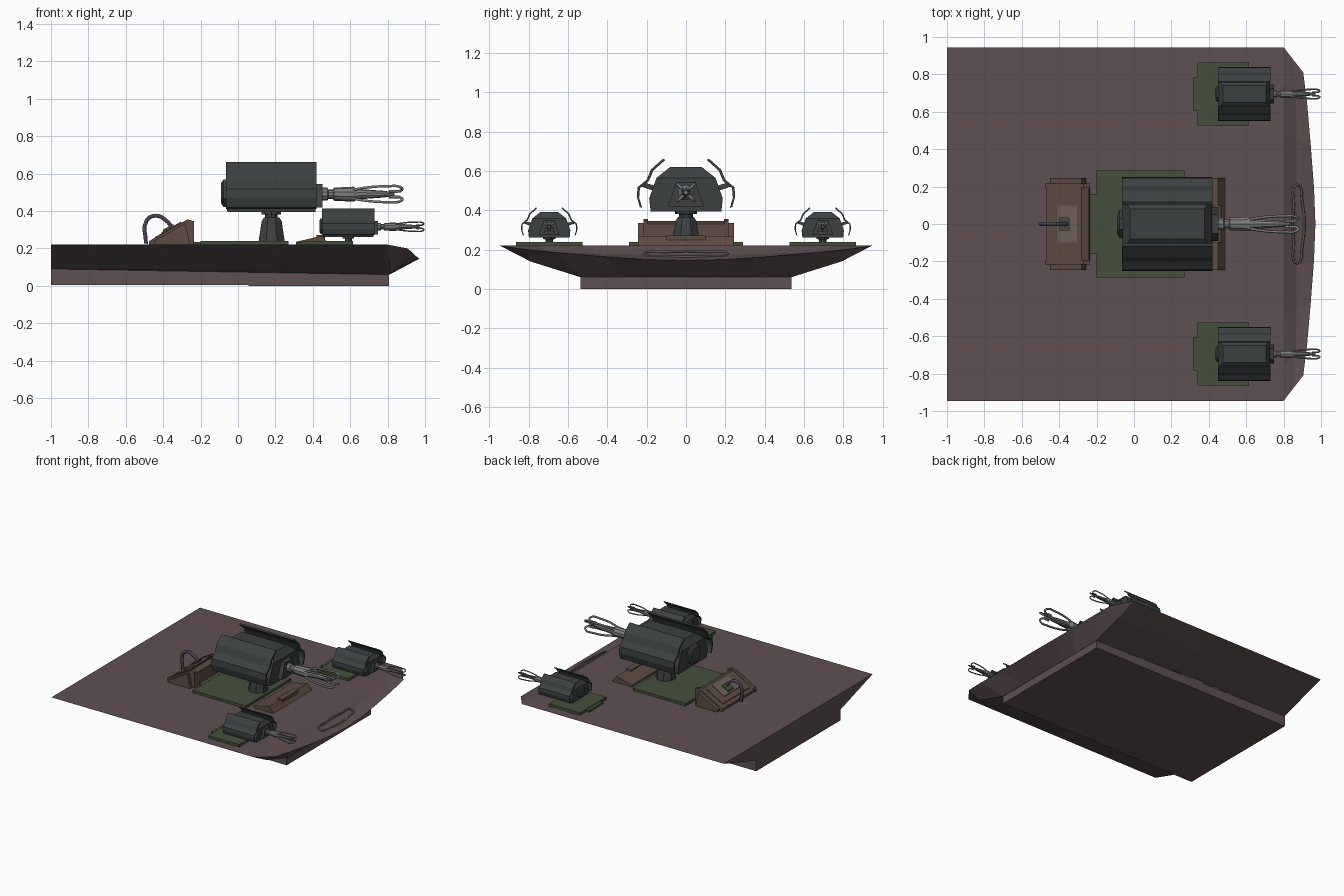
import bpy, bmesh, math
from mathutils import Vector

if "Cube" in bpy.data.objects:
    bpy.data.objects.remove(bpy.data.objects["Cube"])


def material(name, rgb):
    m = bpy.data.materials.new(name)
    m.diffuse_color = (*rgb, 1)
    m.use_nodes = True
    m.node_tree.nodes["Principled BSDF"].inputs["Base Color"].default_value = m.diffuse_color
    return m


HULL = material("hull_paint", (0.115, 0.08, 0.084))
GREEN = material("green_plate", (0.06, 0.08, 0.042))
GUN = material("gun_dark", (0.045, 0.052, 0.052))
STEEL = material("steel", (0.2, 0.2, 0.2))
BROWN = material("brown_metal", (0.11, 0.07, 0.055))
PANEL = material("panel", (0.16, 0.12, 0.11))
PURPLE = material("handle_grip", (0.07, 0.05, 0.09))


def mesh(name, verts, faces, mat):
    bm = bmesh.new()
    vs = [bm.verts.new(v) for v in verts]
    for f in faces:
        bm.faces.new([vs[i] for i in f])
    bmesh.ops.remove_doubles(bm, verts=bm.verts, dist=1e-5)
    bmesh.ops.recalc_face_normals(bm, faces=bm.faces)
    me = bpy.data.meshes.new(name)
    bm.to_mesh(me)
    bm.free()
    me.materials.append(mat)
    o = bpy.data.objects.new(name, me)
    bpy.context.collection.objects.link(o)
    return o


def loft(name, rings, mat):
    """Closed solid through rings with equal point counts."""
    n = len(rings[0])
    faces = [(r * n + i, r * n + (i + 1) % n, (r + 1) * n + (i + 1) % n, (r + 1) * n + i)
             for r in range(len(rings) - 1) for i in range(n)]
    faces += [tuple(range(n)), tuple(range((len(rings) - 1) * n, len(rings) * n))]
    return mesh(name, [p for r in rings for p in r], faces, mat)


def rect(x0, x1, y0, y1, z):
    return [(x0, y0, z), (x1, y0, z), (x1, y1, z), (x0, y1, z)]


def box(name, x0, x1, y0, y1, z0, z1, mat):
    return loft(name, [rect(x0, x1, y0, y1, z0), rect(x0, x1, y0, y1, z1)], mat)


def side_prism(name, xz, w, mat):
    return loft(name, [[(x, y, z) for x, z in xz] for y in (-w, w)], mat)


def front_prism(name, yz, x0, x1, mat):
    return loft(name, [[(x, y, z) for y, z in yz] for x in (x0, x1)], mat)


def lathe(name, stations, axis, mat, n=12, at=(0, 0, 0)):
    """Turned part; stations are (distance along axis, radius)."""
    rings = []
    for d, r in stations:
        ring = []
        for k in range(n):
            a = 2 * math.pi * (k + .5) / n
            u, v = r * math.cos(a), r * math.sin(a)
            p = (d, u, v) if axis == 'x' else (u, v, d)
            ring.append(Vector(p) + Vector(at))
        rings.append(ring)
    return loft(name, rings, mat)


def tube(name, pts, r, mat, closed=False):
    cu = bpy.data.curves.new(name, 'CURVE')
    cu.dimensions = '3D'
    cu.bevel_depth, cu.bevel_resolution = r, 1
    cu.use_fill_caps = True
    cu.resolution_u = 4
    s = cu.splines.new('BEZIER')
    s.bezier_points.add(len(pts) - 1)
    for b, p in zip(s.bezier_points, pts):
        b.co = p
        b.handle_left_type = b.handle_right_type = 'AUTO'
    s.use_cyclic_u = closed
    cu.materials.append(mat)
    o = bpy.data.objects.new(name, cu)
    bpy.context.collection.objects.link(o)
    bpy.context.view_layer.objects.active = o
    bpy.ops.object.select_all(action='DESELECT')
    o.select_set(True)
    bpy.ops.object.convert(target='MESH')
    return bpy.context.object


# Hull: half shell with scooped bow, mirrored across y
deck = [(.8, y, .22) for y in (.945, .75, .5, .22, 0)]
scoop = [(.852, .878, .21), (.865, .7, .192), (.87, .45, .18), (.87, .2, .175), (.87, 0, .175)]
lip = [(.905, .81, .2), (.925, .65, .185), (.945, .42, .165), (.962, .2, .15), (.97, 0, .145)]
under = [(.81, .79, .14), (.81, .535, .06), (.81, .3, .06), (.81, .15, .06), (.81, 0, .06)]
stern = [(-1, .945, .22), (-1, .74, .155), (-1, .535, .09), (-1, 0, .09), (-1, 0, .22)]
mid = [(0, .945, .22), (0, .74, .153), (0, .535, .09)]
faces = [(r * 5 + i, r * 5 + i + 1, r * 5 + i + 6, r * 5 + i + 5) for r in range(3) for i in range(4)]
S, M = 20, 25
faces += [(0, 5, 10, 15),
          (S, S + 1, M + 1, M), (S + 1, S + 2, M + 2, M + 1),
          (M, M + 1, 15, 0), (M + 1, M + 2, 16, 15),
          (S, S + 1, S + 2, S + 3, S + 4),
          (S + 4, S, M, 0, 1, 2, 3, 4),
          (S + 3, S + 2, M + 2, 16, 17, 18, 19)]
hull = mesh("hull", deck + scoop + lip + under + stern + mid, faces, HULL)
mir = hull.modifiers.new("mirror", 'MIRROR')
mir.use_axis = (False, True, False)

# Keel box and bow intake rim
side_prism("keel", [(-1, .004), (.05, .004), (.06, 0), (.808, 0), (.808, .065), (0, .1), (-1, .1)], .535, HULL)
rim = [(.853, .1, .19), (.87, .21, .178), (.9, .11, .166)]
tube("bow_intake_rim", rim + [(.91, 0, .163)] + [(x, -y, z) for x, y, z in reversed(rim)], .007, HULL, True)

# Deck plates
box("main_base_plate", -.2, .27, -.29, .29, .215, .24, GREEN)
box("main_base_tab", -.24, -.2, -.16, .16, .215, .235, GREEN)

# Deflector wedge ahead of the main turret
side_prism("front_wedge", [(.31, .215), (.31, .235), (.45, .268), (.49, .215)], .245, BROWN)
box("front_wedge_block", .42, .465, -.1, .1, .24, .272, BROWN)


def on_slope(x):
    return .24 + (x + .47) * .105 / .19


# Control console: sloped desk with narrower ends, raised panels and handle
side_prism("console_desk", [(-.47, .215), (-.47, .24), (-.28, .345), (-.24, .33), (-.235, .215)], .2, BROWN)
for s in (-1, 1):
    end = side_prism("console_end", [(-.475, .215), (-.475, .24), (-.27, .355), (-.235, .345), (-.235, .215)],
                     .012, BROWN)
    end.location.y = s * .205
    cap = side_prism("console_cap", [(-.45, .215), (-.45, .24), (-.28, .335), (-.255, .215)], .016, BROWN)
    cap.location.y = s * .229
for nm, x0, x1, w, h, m in (("console_frame", -.445, -.295, .17, .006, BROWN),
                            ("console_screen", -.41, -.305, .1, .012, PANEL),
                            ("console_switch", -.40, -.345, .035, .022, GREEN)):
    side_prism(nm, [(x0, on_slope(x0) - .01), (x0, on_slope(x0) + h),
                    (x1, on_slope(x1) + h), (x1, on_slope(x1) - .01)], w, m)
tube("console_handle", [(-.345, 0, .3), (-.385, 0, .35), (-.44, 0, .375), (-.488, 0, .35), (-.492, 0, .225)],
     .012, PURPLE)


def turret(tag, loc, s):
    """Turret in local space: origin at the middle of the body floor."""
    parts = []
    # Armoured body with tapered roof
    parts.append(loft(tag + "_body", [rect(-a, a, -b, b, z) for a, b, z in
                                      ((.235, .18, -.005), (.24, .187, .06), (.24, .15, .165), (.2, .08, .22))], GUN))
    parts.append(front_prism(tag + "_front_collar", [(-.09, .02), (.09, .02), (.05, .145), (-.05, .145)],
                             .23, .275, GUN))
    parts.append(lathe(tag + "_rear_hatch", [(-.23, .08), (-.255, .08), (-.268, .06)], 'x', GUN, 8, (0, 0, .095)))
    parts.append(lathe(tag + "_neck", [(-.045, .035), (-.02, .035), (-.018, .055), (0, .055)], 'z', GUN, 10))
    # Folded side shields on brackets
    fold = [(.117, .262), (.178, .208), (.2, .155), (.246, .118), (.25, .07), (.235, .018)]
    inner = [(y - .012, z - .006) for y, z in reversed(fold)]
    for k in (-1, 1):
        parts.append(front_prism(tag + "_shield", [(k * y, z) for y, z in fold + inner], -.243, .243, GUN))
        for x in (-.15, .12):
            parts.append(front_prism(tag + "_shield_bracket",
                                     [(k * .14, .09), (k * .14, .12), (k * .21, .14), (k * .225, .12)],
                                     x, x + .035, GUN))
    # Barrel with clawed muzzle
    parts.append(lathe(tag + "_barrel", [(.27, .035), (.3, .035), (.305, .025), (.33, .025), (.335, .035),
                                         (.44, .04), (.46, .028), (.6, .018), (.66, .01)],
                       'x', STEEL, 10, (0, 0, .09)))
    for k in range(4):
        a = math.pi / 2 * k + math.pi / 4
        path = [(.43, .032), (.52, .052), (.62, .06), (.685, .056), (.7, .035), (.63, .022)]
        parts.append(tube(tag + "_muzzle_claw", [(x, r * math.cos(a), .09 + r * math.sin(a)) for x, r in path],
                          .0075, STEEL))
    for o in parts:
        o.location = loc
        o.scale = (s, s, s)


# Main turret on its pedestal
lathe("main_pedestal", [(.235, .076), (.345, .058), (.365, .045)], 'z', GUN, 8, (.18, 0, 0))
turret("main_turret", (.178, 0, .4), 1)

# Two side turrets with their plates
for tag, k in (("left", 1), ("right", -1)):
    y = k * .695
    turret(tag + "_turret", (.59, y, .264), .575)
    box(tag + "_base_plate", .34, .615, y - .168, y + .168, .215, .24, GREEN)
    box(tag + "_base_tab", .315, .34, y - .09, y + .09, .215, .235, GREEN)
